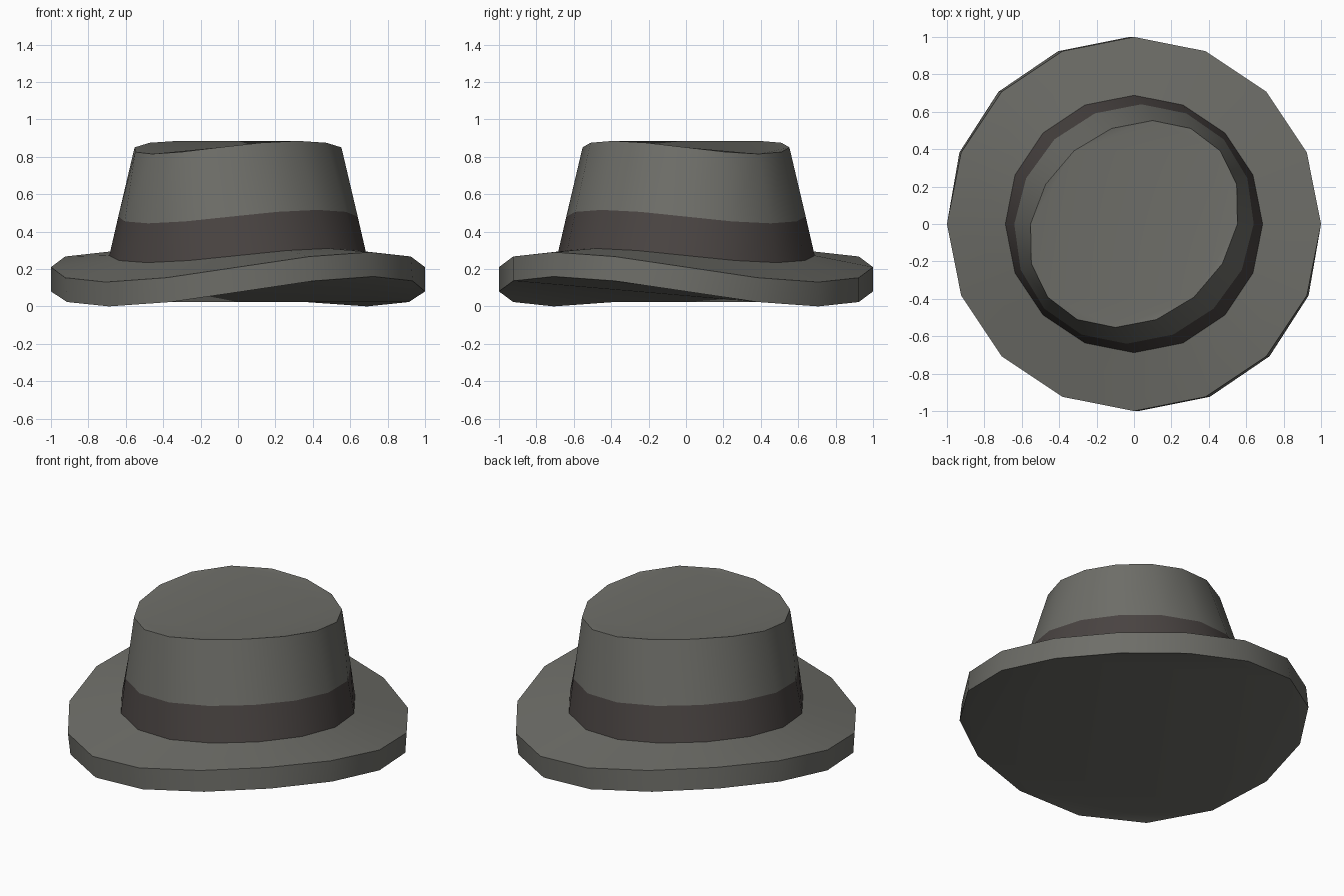
import bpy, bmesh, math

if "Cube" in bpy.data.objects:
    bpy.data.objects.remove(bpy.data.objects["Cube"])

SIDES = 16


def material(name, rgb):
    m = bpy.data.materials.new(name)
    m.diffuse_color = (*rgb, 1)
    m.use_nodes = True
    m.node_tree.nodes["Principled BSDF"].inputs["Base Color"].default_value = m.diffuse_color
    return m


felt = material("grey felt", (0.155, 0.155, 0.139))
ribbon = material("dark ribbon", (0.067, 0.057, 0.054))

bm = bmesh.new()


def ring(radius, z, wave, shear=0.0):
    """Sixteen-sided ring with a saddle-shaped wave and a sideways shear."""
    verts = []
    for i in range(SIDES):
        a = 2 * math.pi * i / SIDES
        x, y = radius * math.cos(a), radius * math.sin(a)
        verts.append(bm.verts.new((x + shear * y, y, z - wave * math.sin(2 * a))))
    return verts


def bridge(low, high, mat=0):
    for i in range(SIDES):
        j = (i + 1) % SIDES
        bm.faces.new((low[i], low[j], high[j], high[i])).material_index = mat


def cap(verts, start, flip=False):
    """Fill a wavy ring by cutting off every other corner until it is closed."""
    loop = verts[start:] + verts[:start]
    while len(loop) > 2:
        n = len(loop)
        for i in range(0, n, 2):
            tri = [loop[i], loop[i + 1], loop[(i + 2) % n]]
            bm.faces.new(tri[::-1] if flip else tri)
        loop = loop[::2]
        if len(loop) == 4:
            for tri in (loop[:3], [loop[2], loop[3], loop[0]]):
                bm.faces.new(tri[::-1] if flip else tri)
            break


# Brim
brim_bottom = ring(1.0, 0.08, 0.08, -0.025)
brim_edge = ring(1.0, 0.21, 0.08)
# Crown, with the ribbon as its lowest strip
crown_base = ring(0.688, 0.272, 0.038)
band_top = ring(0.64, 0.48, 0.036, 0.06)
crown_top = ring(0.553, 0.85, 0.035, 0.18)

cap(brim_bottom, 1, flip=True)
bridge(brim_bottom, brim_edge)
bridge(brim_edge, crown_base)
bridge(crown_base, band_top, 1)
bridge(band_top, crown_top)
cap(crown_top, 6)

mesh = bpy.data.meshes.new("hat")
bm.to_mesh(mesh)
bm.free()
mesh.materials.append(felt)
mesh.materials.append(ribbon)
hat = bpy.data.objects.new("hat", mesh)
bpy.context.collection.objects.link(hat)

# Smooth round the sides, crisp at the rims
bpy.context.view_layer.objects.active = hat
hat.select_set(True)
bpy.ops.object.shade_smooth_by_angle(angle=math.radians(30))
